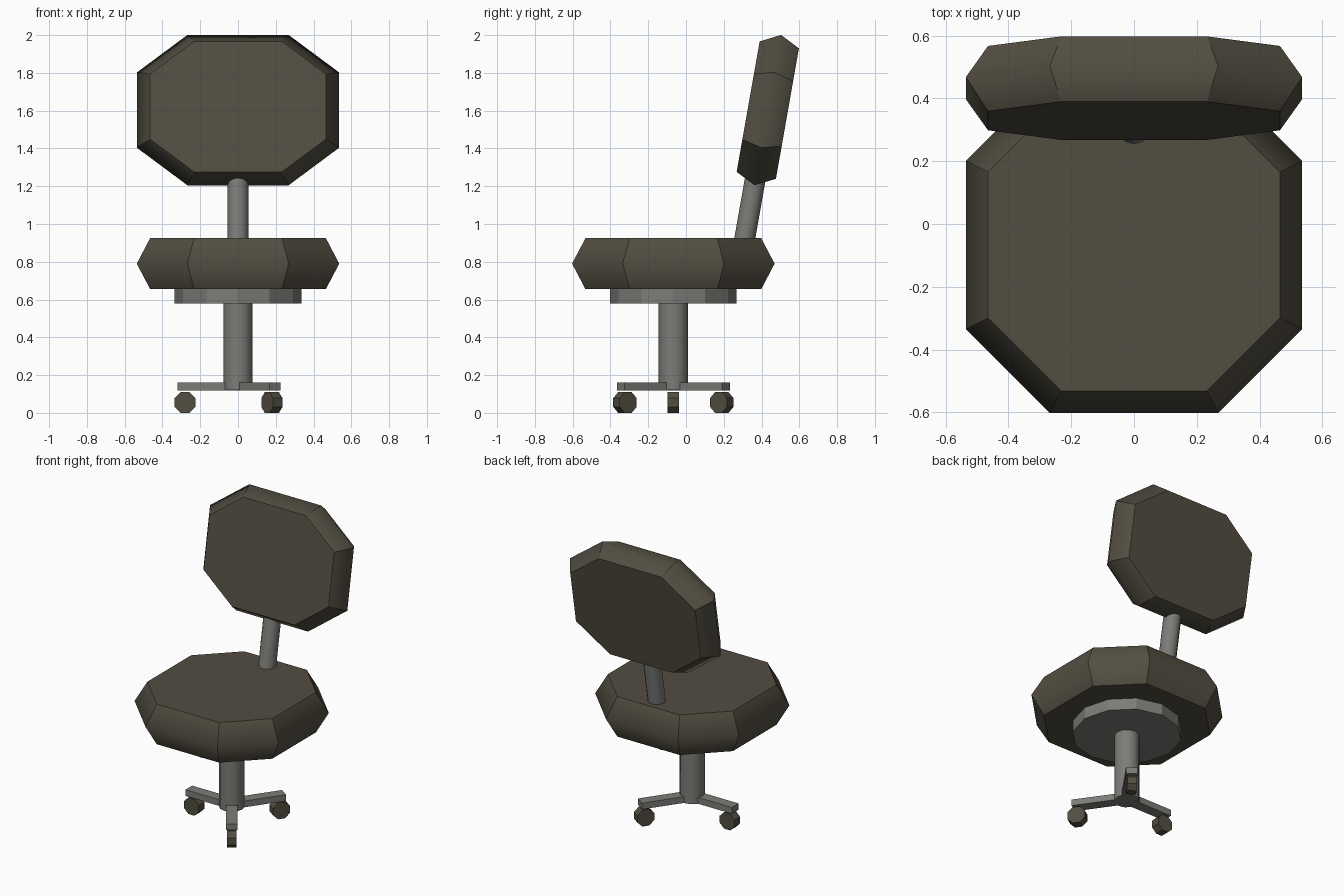
import bpy, bmesh, math
from mathutils import Matrix, Vector

cube = bpy.data.objects.get("Cube")
if cube:
    bpy.data.objects.remove(cube, do_unlink=True)


def material(name, rgb):
    m = bpy.data.materials.new(name)
    m.use_nodes = True
    m.diffuse_color = (*rgb, 1)
    m.node_tree.nodes["Principled BSDF"].inputs["Base Color"].default_value = (*rgb, 1)
    return m


FABRIC = material("dark olive brown", (0.085, 0.075, 0.053))
METAL = material("grey metal", (0.2, 0.2, 0.185))
CENTRE_Y = -0.067
TILT = Matrix.Rotation(math.radians(-10), 4, "X")


def finish(name, bm, mat, matrix):
    bmesh.ops.recalc_face_normals(bm, faces=bm.faces)
    mesh = bpy.data.meshes.new(name)
    bm.to_mesh(mesh)
    bm.free()
    mesh.materials.append(mat)
    obj = bpy.data.objects.new(name, mesh)
    bpy.context.collection.objects.link(obj)
    obj.matrix_world = matrix
    return obj


def cushion(name, half_y, half_z, matrix):
    """Octagonal pad with a rounded rim; corners and cap borders stay sharp."""
    bm = bmesh.new()
    rings = []
    for scale, z in ((0.868, -half_z), (1, 0), (0.868, half_z)):
        corners = [(1, -0.5), (1, 0.5), (0.5, 1), (-0.5, 1),
                   (-1, 0.5), (-1, -0.5), (-0.5, -1), (0.5, -1)]
        rings.append([bm.verts.new((x * 0.536 * scale, y * half_y * scale, z))
                      for x, y in corners])
    for low, high in zip(rings, rings[1:]):
        for i in range(8):
            j = (i + 1) % 8
            bm.faces.new((low[i], low[j], high[j], high[i]))
    bm.faces.new(rings[0])
    bm.faces.new(rings[-1])
    for f in bm.faces:
        f.smooth = True
    for e in bm.edges:
        e.smooth = all(abs(v.co.z) < 0.001 for v in e.verts)
    return finish(name, bm, FABRIC, matrix)


def cylinder(name, radius, length, sides, mat, matrix, smooth=False, turn=0):
    bm = bmesh.new()
    bmesh.ops.create_cone(bm, cap_ends=True, segments=sides, radius1=radius,
                          radius2=radius, depth=length,
                          matrix=Matrix.Rotation(turn, 4, "Z"))
    if smooth:
        for f in bm.faces:
            f.smooth = len(f.verts) == 4
        for e in bm.edges:
            e.smooth = all(len(f.verts) == 4 for f in e.link_faces)
    return finish(name, bm, mat, matrix)


def at(x, y, z):
    return Matrix.Translation((x, y, z))


# Padded seat and tilted backrest
cushion("seat", 0.536, 0.135, at(0, CENTRE_Y, 0.79))
cushion("backrest", 0.404, 0.1056,
        at(0, 0.433, 1.603) @ TILT @ Matrix.Rotation(math.pi / 2, 4, "X"))

# Metal supports
cylinder("backrest_post", 0.055, 0.48, 12, METAL, at(0, 0.337, 1.07) @ TILT, True)
cylinder("seat_plate", 0.335, 0.08, 12, METAL, at(0, CENTRE_Y, 0.618))
cylinder("column", 0.078, 0.46, 12, METAL, at(0, CENTRE_Y, 0.35), True)

# Three legs, each with a caster wheel
LEGS = (("side", 180, 0.32, 0.28),
        ("front", -55, 0.34, 0.313),
        ("back", 55, 0.34, 0.313))
for label, angle, length, wheel_at in LEGS:
    base = at(0, CENTRE_Y, 0) @ Matrix.Rotation(math.radians(angle), 4, "Z")
    bm = bmesh.new()
    bmesh.ops.create_cube(bm, size=1, matrix=at(length / 2, 0, 0.14)
                          @ Matrix.Diagonal((length, 0.072, 0.042, 1)))
    finish(label + "_leg", bm, METAL, base)
    cylinder(label + "_wheel", 0.0595, 0.06, 8, FABRIC,
             base @ at(wheel_at, 0, 0.055) @ Matrix.Rotation(math.pi / 2, 4, "X"),
             turn=math.pi / 8)
